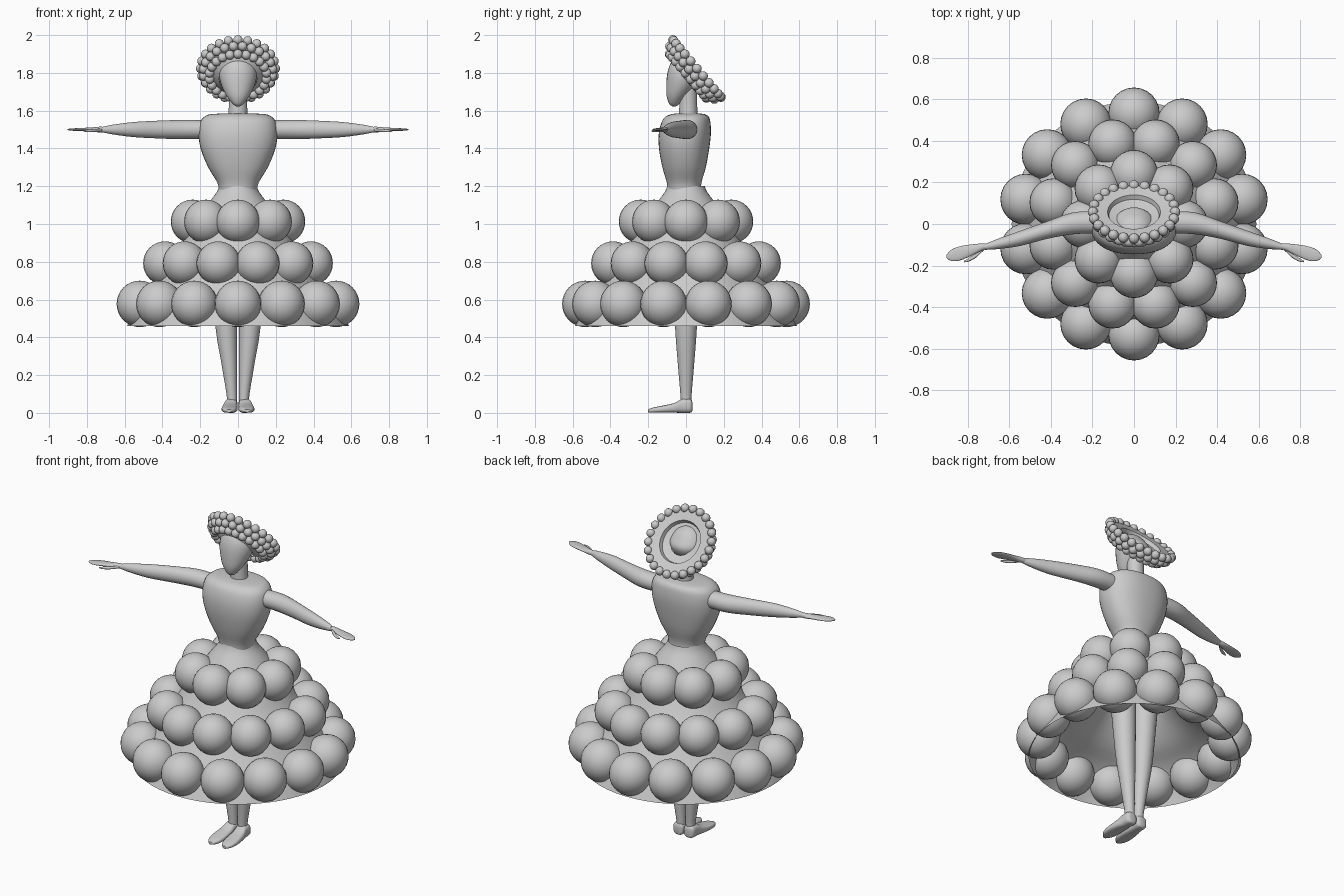
import bpy, bmesh
from math import sin, cos, pi, copysign, radians
from mathutils import Vector, Matrix

if "Cube" in bpy.data.objects:
    bpy.data.objects.remove(bpy.data.objects["Cube"])


def finish(name, bm, angle=50):
    bmesh.ops.recalc_face_normals(bm, faces=bm.faces)
    me = bpy.data.meshes.new(name)
    bm.to_mesh(me)
    bm.free()
    ob = bpy.data.objects.new(name, me)
    bpy.context.collection.objects.link(ob)
    bpy.ops.object.select_all(action='DESELECT')
    ob.select_set(True)
    bpy.context.view_layer.objects.active = ob
    bpy.ops.object.shade_smooth_by_angle(angle=radians(angle))
    return ob


def smooth_rows(rows, steps):
    """Catmull-Rom interpolation of section rows."""
    out = []
    for i in range(len(rows) - 1):
        a, b = rows[max(i - 1, 0)], rows[i]
        c, d = rows[i + 1], rows[min(i + 2, len(rows) - 1)]
        for k in range(steps):
            t = k / steps
            out.append([0.5 * (2 * q + (r - p) * t + (2 * p - 5 * q + 4 * r - s) * t * t
                               + (3 * q - p - 3 * r + s) * t ** 3)
                        for p, q, r, s in zip(a, b, c, d)])
    return out + [list(rows[-1])]


def loft(name, rows, u, v, n=28, power=2.0, side=1, steps=3, caps=True):
    """Rows are (x, y, z, half size along u, half size along v)."""
    bm = bmesh.new()
    u, v = Vector(u), Vector(v)
    e = 2 / power
    rings = []
    for x, y, z, a, b in smooth_rows(rows, steps):
        ring = []
        for i in range(n):
            t = 2 * pi * i / n
            p = (Vector((x, y, z)) + u * a * copysign(abs(cos(t)) ** e, cos(t))
                 + v * b * copysign(abs(sin(t)) ** e, sin(t)))
            p.x *= side
            ring.append(bm.verts.new(p))
        rings.append(ring)
    for r, s in zip(rings, rings[1:]):
        for i in range(n):
            j = (i + 1) % n
            bm.faces.new((r[i], r[j], s[j], s[i]))
    if caps:
        bm.faces.new(rings[0])
        bm.faces.new(rings[-1])
    return finish(name, bm)


def ball_ring(bm, count, radius, height, size, offset=0.0, frame=Matrix(), seg=24):
    for i in range(count):
        t = -pi / 2 + 2 * pi * (i + offset) / count
        m = frame @ Matrix.Translation((radius * cos(t), radius * sin(t), height))
        bmesh.ops.create_uvsphere(bm, u_segments=seg, v_segments=seg * 2 // 3,
                                  radius=size, matrix=m)


X, Y, Z = (1, 0, 0), (0, 1, 0), (0, 0, 1)

# Skirt: one flared outer skin and a lining that hides the upper puffs
layers = {
    "skirt": [(.588, .46), (.535, .56), (.46, .67), (.39, .78), (.31, .88), (.235, 1.0),
              (.165, 1.10), (.115, 1.165), (.10, 1.2)],
    "skirt_lining": [(.586, .46), (.535, .55), (.43, .63), (.31, .69), (.19, .80), (.1, .95)],
}
for name, prof in layers.items():
    loft(name, [(0, 0, z, r, r) for r, z in prof], X, Y, n=56, caps=False)

# Puff balls sitting in three tiers
for name, count, radius, height, size, offset in (
        ("puffs_top", 8, .24, 1.013, .116, 0),
        ("puffs_middle", 12, .40, .792, .116, .5),
        ("puffs_bottom", 14, .533, .577, .123, 0)):
    bm = bmesh.new()
    ball_ring(bm, count, radius, height, size, offset)
    finish(name, bm)

# Torso, neck and head
loft("torso", [(0, -.008, 1.17, .10, .088), (0, -.01, 1.22, .11, .092),
               (0, -.01, 1.30, .158, .115), (0, -.01, 1.40, .198, .133),
               (0, -.006, 1.48, .209, .138), (0, 0, 1.54, .200, .129),
               (0, .006, 1.568, .178, .114), (0, .01, 1.581, .145, .09),
               (0, .01, 1.586, .06, .05)], X, Y, n=40, power=2.3)
loft("neck", [(0, .012, 1.56, .052, .05), (0, .012, 1.64, .048, .047),
              (0, .012, 1.74, .048, .047)], X, Y)
loft("head", [(0, -.062, 1.622, .008, .008), (0, -.062, 1.636, .028, .027),
              (0, -.048, 1.68, .062, .055), (0, -.022, 1.74, .09, .082),
              (0, -.01, 1.79, .1, .09), (0, -.016, 1.83, .09, .074),
              (0, -.022, 1.865, .062, .05), (0, -.026, 1.885, .02, .014)], X, Y)

# Beaded hair: tilted shallow bowl with three rows of beads
axis = Vector((0, .766, .643))
frame = Matrix.Translation((0, .058, 1.823)) @ axis.to_track_quat('Z', 'Y').to_matrix().to_4x4()
bowl = loft("hair_base", [(0, 0, h, r, r) for r, h in (
    (.10, -.085), (.15, -.05), (.192, -.006), (.188, .006), (.127, 0),
    (.12, -.022), (.105, -.025), (.07, -.03))], X, Y, n=40, steps=1, caps=False)
bowl.matrix_world = frame
bm = bmesh.new()
for k, (count, radius, height) in enumerate((
        (24, .198, 0), (24, .184, -.034), (22, .152, -.062))):
    ball_ring(bm, count, radius, height, .025, .5 * (k % 2), frame, seg=14)
finish("hair_beads", bm)

# Paired limbs
for side, tag in ((1, "left"), (-1, "right")):
    loft("leg_" + tag, [(.032, 0, .05, .027, .029), (.033, 0, .1, .028, .03),
                        (.048, 0, .28, .043, .045), (.063, 0, .46, .057, .058),
                        (.083, 0, .88, .075, .078)], X, Y, side=side)
    # Foot: flat sole, raised heel end, low rounded toe
    loft("foot_" + tag, [(.036, .034, .033, .014, .022), (.036, .024, .037, .033, .036),
                         (.038, -.02, .037, .035, .037), (.042, -.06, .027, .039, .026),
                         (.045, -.12, .020, .042, .019), (.046, -.17, .015, .034, .014),
                         (.047, -.2, .011, .012, .008)], X, Z, side=side, power=2.8)
    loft("arm_" + tag, [(.12, .008, 1.5, .05, .048), (.2, .008, 1.5, .053, .05),
                        (.3, .002, 1.5, .052, .051), (.42, -.03, 1.5, .042, .047),
                        (.55, -.07, 1.5, .036, .040), (.66, -.097, 1.5, .024, .026),
                        (.715, -.11, 1.5, .014, .015)], Y, Z, side=side)
    loft("hand_" + tag, [(.705, -.107, 1.5, .013, .014), (.735, -.112, 1.5, .018, .015),
                         (.78, -.125, 1.5, .027, .011), (.84, -.142, 1.5, .034, .008),
                         (.88, -.151, 1.5, .026, .006), (.902, -.156, 1.5, .006, .003)],
         Y, Z, side=side)
    loft("thumb_" + tag, [(.72, -.116, 1.498, .008, .008), (.76, -.152, 1.495, .010, .008),
                          (.795, -.172, 1.493, .009, .007), (.818, -.181, 1.492, .003, .003)],
         Y, Z, n=14, side=side)
